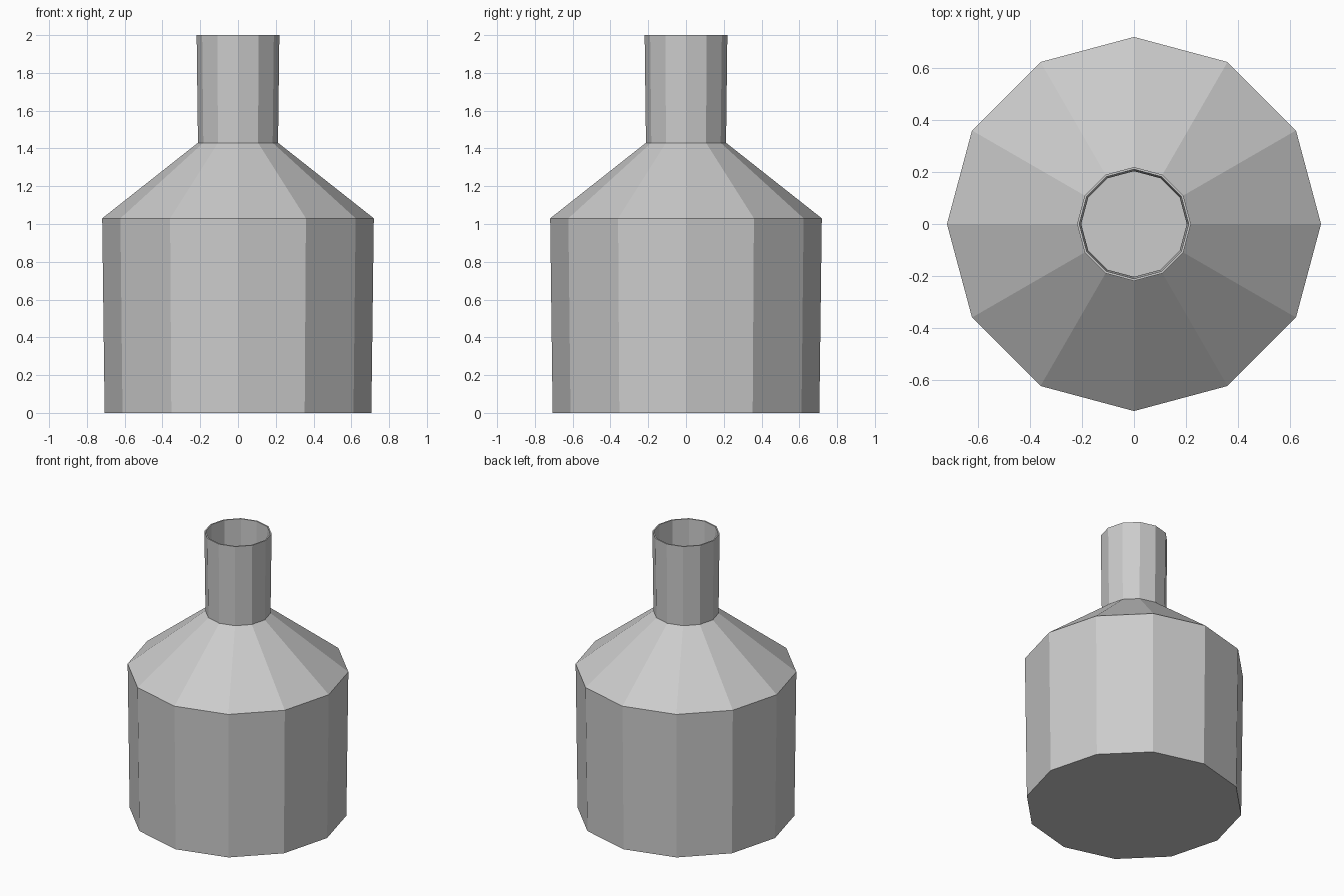
import bpy
import bmesh
from math import cos, sin, tau

cube = bpy.data.objects.get("Cube")
if cube:
    bpy.data.objects.remove(cube, do_unlink=True)

SIDES = 12

grey = bpy.data.materials.new("plain grey")
grey.use_nodes = True
colour = (0.6, 0.6, 0.6, 1)
grey.diffuse_color = colour
grey.node_tree.nodes["Principled BSDF"].inputs["Base Color"].default_value = colour


def lathe(name, profile):
    """Spin (radius, height) points into a faceted shell, capped at both ends."""
    bm = bmesh.new()
    rings = [[bm.verts.new((r * cos(tau * i / SIDES), r * sin(tau * i / SIDES), z))
              for i in range(SIDES)] for r, z in profile]
    for low, high in zip(rings, rings[1:]):
        for i in range(SIDES):
            j = (i + 1) % SIDES
            bm.faces.new((low[i], low[j], high[j], high[i]))
    bm.faces.new(rings[0][::-1])
    bm.faces.new(rings[-1])
    mesh = bpy.data.meshes.new(name)
    bm.to_mesh(mesh)
    bm.free()
    mesh.materials.append(grey)
    obj = bpy.data.objects.new(name, mesh)
    bpy.context.collection.objects.link(obj)
    return obj


# Outer wall up to the rim, then the inner wall back down to the inside floor
outside = [(0.706, 0), (0.719, 1.03), (0.212, 1.43), (0.219, 2)]
inside = [(0.21, 2), (0.203, 1.426), (0.709, 1.025), (0.696, 0.01)]
lathe("bottle", outside + inside)
